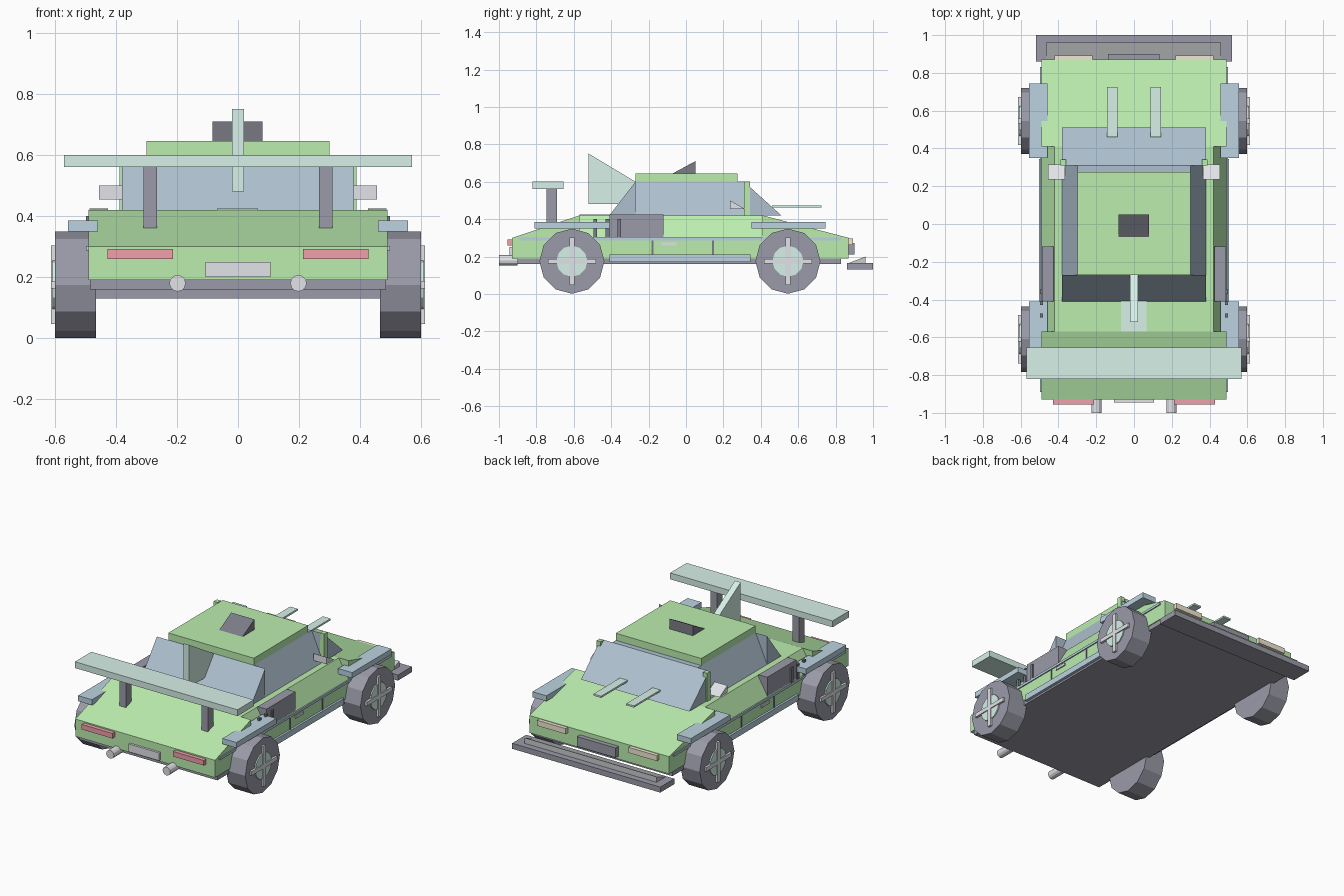
import bpy, bmesh, math
from mathutils import Matrix

if "Cube" in bpy.data.objects:
    bpy.data.objects.remove(bpy.data.objects["Cube"])

COLORS = {
    "green": (0.50, 0.85, 0.43), "glass": (0.42, 0.53, 0.62), "blue": (0.50, 0.65, 0.75),
    "mint": (0.68, 0.88, 0.81), "dark": (0.20, 0.20, 0.24), "slate": (0.33, 0.33, 0.40),
    "silver": (0.75, 0.77, 0.80), "grey": (0.58, 0.60, 0.62), "red": (0.88, 0.35, 0.40),
    "cream": (0.88, 0.82, 0.65),
}
MATS = {}
for key, rgb in COLORS.items():
    MATS[key] = bpy.data.materials.new(key)
    MATS[key].diffuse_color = (*rgb, 1)


def finish(name, bm, color):
    bmesh.ops.recalc_face_normals(bm, faces=bm.faces)
    me = bpy.data.meshes.new(name)
    bm.to_mesh(me)
    bm.free()
    me.materials.append(MATS[color])
    ob = bpy.data.objects.new(name, me)
    bpy.context.collection.objects.link(ob)
    return ob


def prism(name, color, x0, x1, profile, taper=0.0):
    """Extrude a (y, z) profile along x; taper pulls the top edge inwards."""
    bm = bmesh.new()
    top = max(z for _, z in profile)
    rings = []
    for x, s in ((x0, 1), (x1, -1)):
        rings.append([bm.verts.new((x + (s * taper if z == top else 0), y, z)) for y, z in profile])
    a, b = rings
    bm.faces.new(a)
    bm.faces.new(b)
    n = len(profile)
    for i in range(n):
        j = (i + 1) % n
        bm.faces.new((a[i], a[j], b[j], b[i]))
    return finish(name, bm, color)


def box(name, color, x0, x1, y0, y1, z0, z1, taper=0.0):
    return prism(name, color, x0, x1, [(y0, z0), (y1, z0), (y1, z1), (y0, z1)], taper)


def cylinder(name, color, center, r, depth, sides, axis):
    bm = bmesh.new()
    rot = Matrix.Rotation(math.pi / 2, 4, 'Y' if axis == 'X' else 'X')
    bmesh.ops.create_cone(bm, cap_ends=True, segments=sides, radius1=r, radius2=r,
                          depth=depth, matrix=Matrix.Translation(center) @ rot)
    return finish(name, bm, color)


def pair(fn, name, color, x0, x1, *args):
    """Build a part on both sides of the car."""
    fn(name + "_right", color, x0, x1, *args)
    fn(name + "_left", color, -x1, -x0, *args)


# Body
box("chassis", "slate", -.485, .485, -.90, .83, .16, .19)
box("lower_body", "green", -.49, .49, -.93, .87, .19, .30)
box("body_shoulder", "green", -.49, .49, -.57, .41, .30, .42, .07)
prism("rear_slope", "green", -.49, .49, [(-.93, .30), (-.57, .30), (-.57, .42)])
prism("hood", "green", -.49, .49, [(.41, .30), (.87, .30), (.41, .42)])

# Cabin
box("cabin_glass", "glass", -.38, .38, -.27, .31, .42, .60, .08)
prism("rear_window", "glass", -.38, .38, [(-.41, .42), (-.27, .42), (-.27, .60)])
prism("windscreen", "glass", -.38, .38, [(.31, .42), (.51, .42), (.31, .60)])
box("roof", "green", -.30, .30, -.27, .275, .60, .645)
pair(box, "pillar", "green", .36, .388, .31, .342, .42, .60)
prism("roof_scoop", "dark", -.083, .08, [(-.07, .645), (.05, .645), (.05, .71)])
prism("roof_fin", "mint", -.02, .02, [(-.52, .48), (-.07, .48), (-.52, .75)])
box("engine_cover", "mint", -.068, .065, -.57, -.35, .41, .424)

# Rear wing, lights, plate and exhausts
box("rear_wing", "mint", -.57, .57, -.82, -.655, .56, .60)
pair(box, "wing_post", "slate", .265, .31, -.745, -.69, .36, .56)
pair(box, "tail_light", "red", .213, .428, -.955, -.92, .26, .292)
box("rear_plate", "silver", -.107, .107, -.944, -.93, .20, .25)
for side in (-1, 1):
    cylinder("exhaust", "silver", (side * .198, -.95, .18), .027, .10, 12, 'Y')

# Nose
box("front_splitter", "slate", -.52, .52, .86, 1.0, .13, .165)
prism("splitter_wedge", "grey", -.465, .46, [(.87, .165), (.96, .165), (.96, .20)])
box("grille", "slate", -.137, .135, .86, .90, .21, .272)
pair(box, "headlight", "cream", .22, .42, .86, .893, .262, .297)
pair(box, "hood_bar", "mint", .088, .142, .46, .725, .463, .474)

# Side details
pair(box, "belt_trim", "blue", .48, .497, -.89, .83, .287, .302)
pair(box, "side_skirt", "blue", .48, .503, -.41, .345, .172, .21)
pair(box, "side_intake", "slate", .425, .487, -.41, -.12, .30, .425)
pair(prism, "mirror", "silver", .365, .455, [(.235, .455), (.315, .455), (.235, .50)])
pair(box, "door_handle", "silver", .485, .497, -.13, -.05, .26, .276)
for y in (-.18, .145):
    pair(box, "door_seam", "dark", .485, .494, y - .005, y + .005, .21, .287)
for y in (-.485, -.42, -.357):
    pair(box, "side_vent", "dark", .483, .497, y - .01, y + .01, .30, .40)

# Fender flares and wheels
for end, wy, f0, f1 in (("rear", -.61, -.81, -.41), ("front", .545, .35, .745)):
    pair(box, end + "_flare", "blue", .458, .556, f0, f1, .35, .385)
    for side in (-1, 1):
        cylinder(end + "_tyre", "slate", (side * .532, wy, .175), .174, .135, 12, 'X')
        cylinder(end + "_hub", "mint", (side * .595, wy, .175), .083, .024, 12, 'X')
    pair(box, end + "_spoke_upright", "silver", .59, .613, wy - .013, wy + .013, .047, .303)
    pair(box, end + "_spoke_level", "silver", .59, .613, wy - .128, wy + .128, .162, .188)

for m in bpy.data.materials:
    if m.users and not m.is_grease_pencil:
        m.use_nodes = True
        m.node_tree.nodes["Principled BSDF"].inputs["Base Color"].default_value = m.diffuse_color
